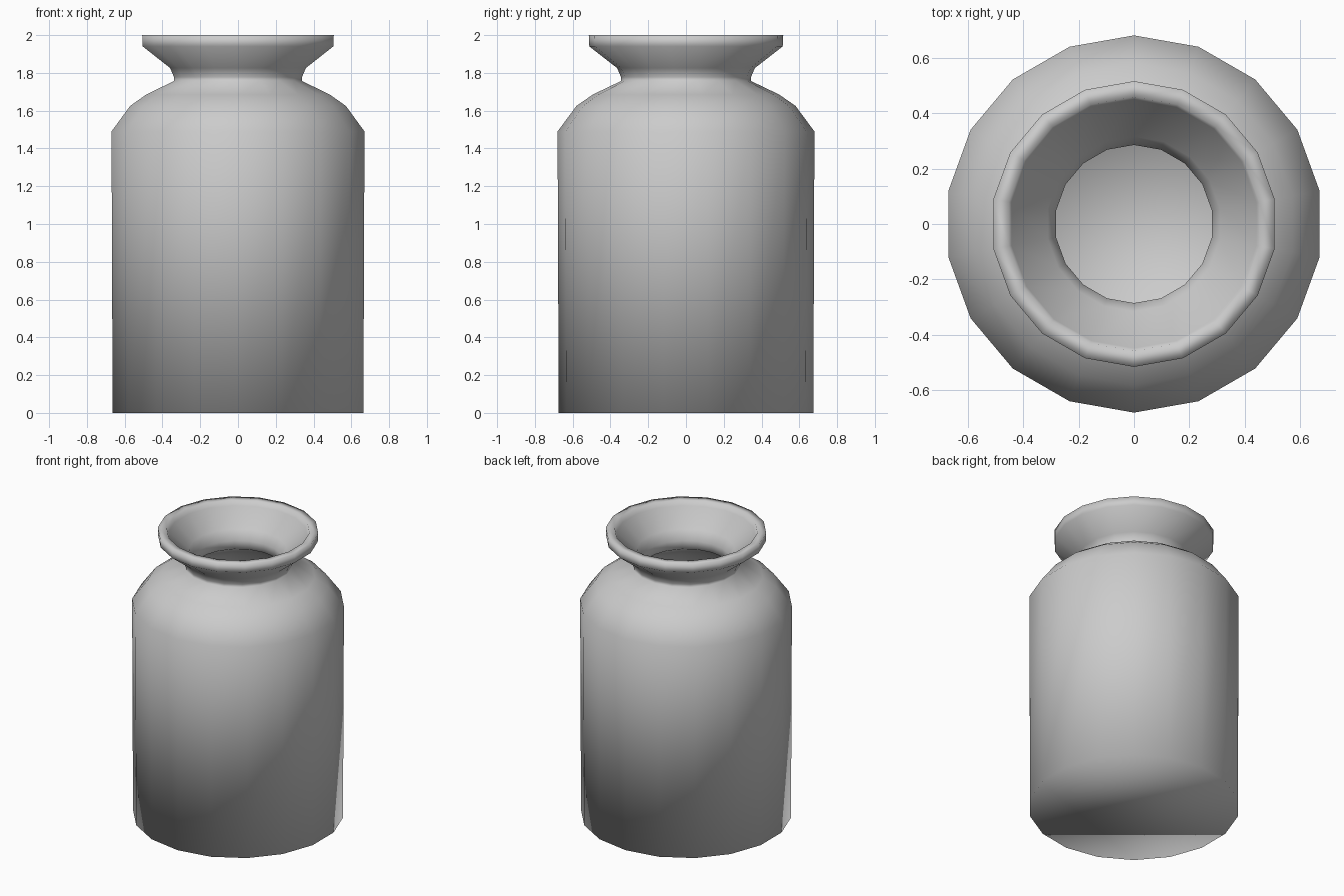
import bpy, bmesh, math

if "Cube" in bpy.data.objects:
    bpy.data.objects.remove(bpy.data.objects["Cube"])

SIDES = 18

# Half-section as (radius, height): outside from base to lip, then back down inside
PROFILE = [
    (0.674, 0.0), (0.680, 1.49),                    # body wall
    (0.580, 1.625), (0.494, 1.685), (0.344, 1.757), # shoulder
    (0.344, 1.778), (0.365, 1.826),                 # neck
    (0.512, 1.940), (0.515, 2.0),                   # flared lip
    (0.458, 2.0), (0.448, 1.967),                   # inner lip
    (0.315, 1.862), (0.285, 1.795), (0.285, 1.735), # inner neck
    (0.465, 1.635), (0.540, 1.580), (0.620, 1.472), # inner shoulder
    (0.616, 0.06),                                  # inner wall down to floor
]


def lathe(name, profile, sides):
    bm = bmesh.new()
    rings = []
    for r, z in profile:
        ring = []
        for i in range(sides):
            a = math.pi / 2 + math.tau * i / sides
            ring.append(bm.verts.new((r * math.cos(a), r * math.sin(a), z)))
        rings.append(ring)
    for low, high in zip(rings, rings[1:]):
        for i in range(sides):
            j = (i + 1) % sides
            bm.faces.new((low[i], low[j], high[j], high[i]))
    # Base underside and inner floor
    bm.faces.new(rings[0][::-1])
    bm.faces.new(rings[-1])
    for f in bm.faces:
        f.smooth = True
    bmesh.ops.recalc_face_normals(bm, faces=bm.faces)
    mesh = bpy.data.meshes.new(name)
    bm.to_mesh(mesh)
    bm.free()
    obj = bpy.data.objects.new(name, mesh)
    bpy.context.collection.objects.link(obj)
    return obj


# Hollow jar with shoulder, neck and flared rim
lathe("jar", PROFILE, SIDES)
